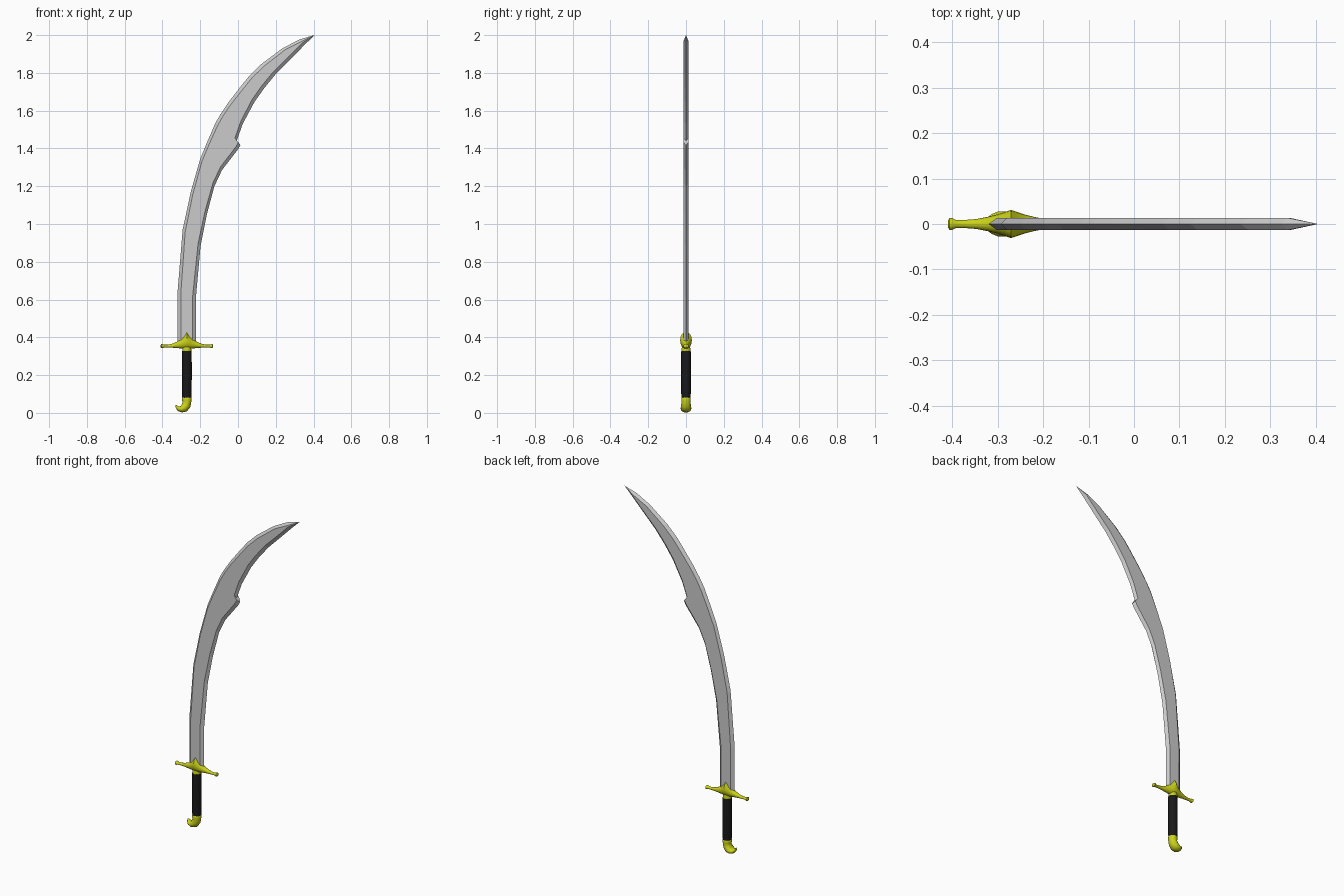
import bpy, bmesh
from math import sin, cos, pi, radians
from mathutils import Vector

if "Cube" in bpy.data.objects:
    bpy.data.objects.remove(bpy.data.objects["Cube"])

CX = -0.271  # axis of the hilt


def material(name, rgb):
    m = bpy.data.materials.new(name)
    m.diffuse_color = (*rgb, 1)
    m.use_nodes = True
    m.node_tree.nodes["Principled BSDF"].inputs["Base Color"].default_value = m.diffuse_color
    return m


gold = material("gold", (0.6, 0.65, 0.01))
black = material("black", (0.01, 0.01, 0.01))


def loft(name, rings, mat=None, smooth=None):
    """Skin a list of equally sized closed rings and cap both ends."""
    bm = bmesh.new()
    vs = [[bm.verts.new(p) for p in r] for r in rings]
    n = len(vs[0])
    for a, b in zip(vs, vs[1:]):
        for i in range(n):
            j = (i + 1) % n
            bm.faces.new((a[i], a[j], b[j], b[i]))
    bm.faces.new(vs[0])
    bm.faces.new(vs[-1][::-1])
    bmesh.ops.remove_doubles(bm, verts=bm.verts, dist=1e-5)
    bmesh.ops.recalc_face_normals(bm, faces=bm.faces)
    me = bpy.data.meshes.new(name)
    bm.to_mesh(me)
    bm.free()
    ob = bpy.data.objects.new(name, me)
    bpy.context.collection.objects.link(ob)
    if mat:
        me.materials.append(mat)
    if smooth:
        bpy.ops.object.select_all(action='DESELECT')
        bpy.context.view_layer.objects.active = ob
        ob.select_set(True)
        bpy.ops.object.shade_smooth_by_angle(angle=radians(smooth))
    return ob


def ellipse(center, u, v, n=16):
    return [center + u * cos(2 * pi * i / n) + v * sin(2 * pi * i / n) for i in range(n)]


def turned(name, profile, mat, n=16):
    """Round part on the hilt axis from (radius, z) pairs."""
    return loft(name, [ellipse(Vector((CX, 0, z)), Vector((r, 0, 0)), Vector((0, r, 0)), n)
                       for r, z in profile], mat, 35)


# Blade: pairs of spine and inner edge points, bevelled to both edges
pairs = [(-.320, .36, -.222, .36), (-.320, .64, -.222, .62), (-.293, .97, -.198, .885),
         (-.250, 1.17, -.165, 1.05), (-.200, 1.345, -.125, 1.20), (-.165, 1.43, -.085, 1.285),
         (-.118, 1.538, 0, 1.395), (-.105, 1.56, .013, 1.418), (-.09, 1.585, -.007, 1.44),
         (-.050, 1.645, .025, 1.53), (.012, 1.725, .087, 1.646), (.062, 1.787, .138, 1.718),
         (.124, 1.847, .20, 1.794), (.235, 1.93, .31, 1.905), (.325, 1.977, .355, 1.951)]
T = 0.0135
rings = []
for ox, oz, ix, iz in pairs:
    o, i = Vector((ox, 0, oz)), Vector((ix, 0, iz))
    w = (i - o).length
    d = (i - o) / w
    a, b = o + d * min(.018, w * .4), i - d * min(.018, w * .4)
    y = Vector((0, T, 0))
    rings.append([o, a - y, b - y, i, b + y, a + y])
rings.append([Vector((.405, 0, 2.0))] * 5 + [Vector((.405, 0, 2.0))])
# the last ring collapses into the tip, so weld it by building a tiny ring
tip = Vector((.405, 0, 2.0))
rings[-1] = [tip + (p - (rings[-2][0] + rings[-2][3]) / 2) * .01 for p in rings[-2]]
loft("blade", rings)

# Cross guard: elliptical sections (offset, bottom, top, half width), mirrored
half = [(.0, .338, .43, .031), (.015, .339, .408, .026), (.03, .341, .392, .021),
        (.05, .343, .378, .016), (.075, .345, .367, .011), (.10, .346, .361, .009),
        (.122, .346, .361, .009), (.128, .343, .364, .0125), (.135, .343, .364, .0135),
        (.139, .348, .359, .007)]
secs = [(-d, b, t, w) for d, b, t, w in half[:0:-1]] + half
loft("cross_guard", [ellipse(Vector((CX + d, 0, (b + t) / 2)), Vector((0, w, 0)),
                             Vector((0, 0, (t - b) / 2))) for d, b, t, w in secs], gold, 40)

# Collar between guard and grip
turned("collar", [(.021, .32), (.024, .326), (.024, .335), (.021, .35)], gold)

# Grip with a slight swell
turned("grip", [(.023, .07), (.025, .09), (.0265, .2), (.026, .30), (.025, .328)], black, 12)

# Hooked pommel: sections (x, z, tilt from vertical, in-plane radius, y radius)
hook = [(CX, .084, 0, .022, .022), (CX, .078, 0, .025, .025), (CX, .066, 0, .025, .025),
        (-.271, .055, 10, .023, .024), (-.274, .041, 30, .024, .026),
        (-.284, .028, 58, .024, .028), (-.298, .021, 85, .019, .028),
        (-.313, .022, 115, .013, .022), (-.323, .030, 135, .008, .014),
        (-.329, .041, 150, .003, .005)]
loft("pommel", [ellipse(Vector((x, 0, z)), Vector((cos(radians(t)), 0, -sin(radians(t)))) * r,
                        Vector((0, ry, 0))) for x, z, t, r, ry in hook], gold, 50)
